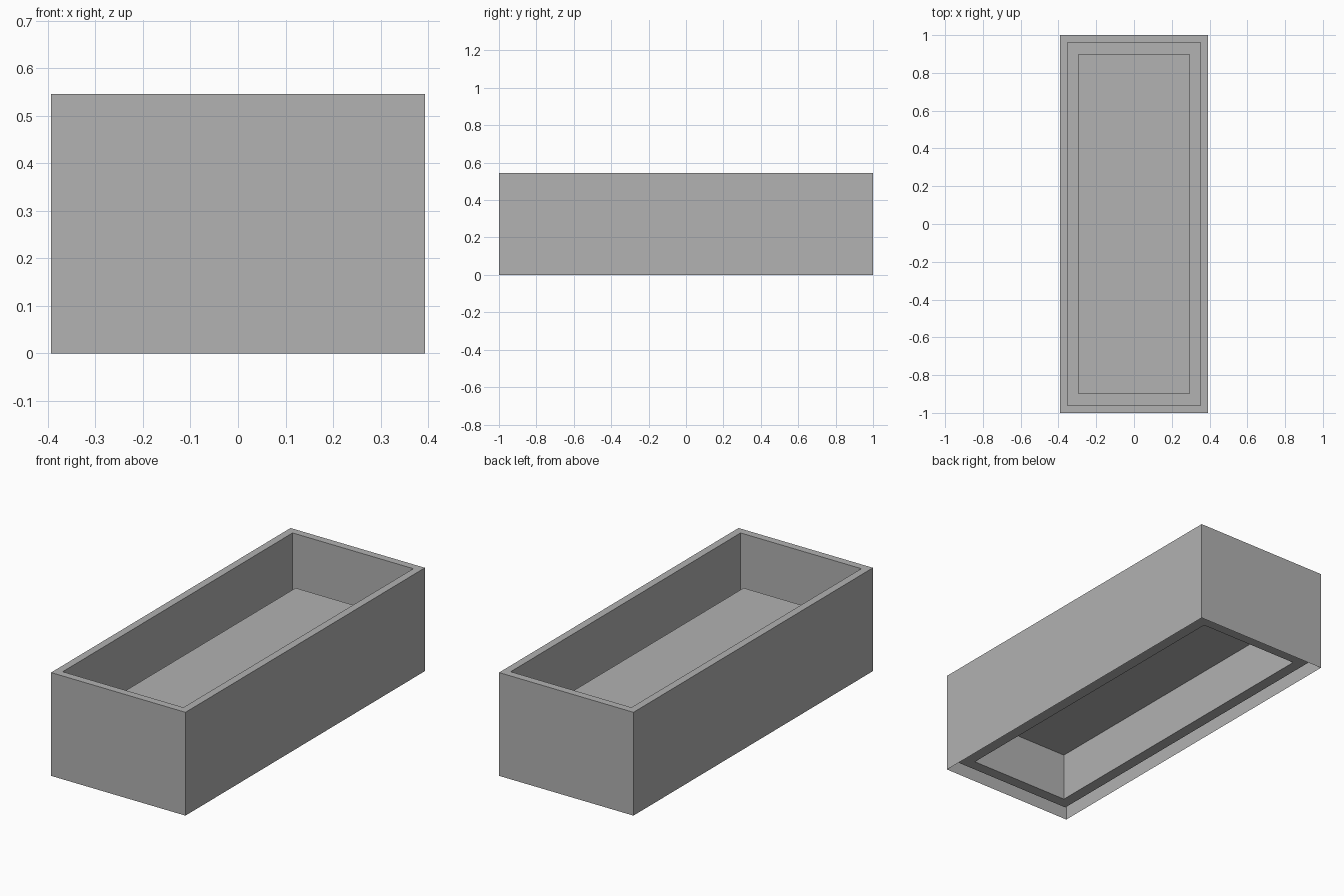
import bpy
import bmesh

cube = bpy.data.objects.get("Cube")
if cube:
    bpy.data.objects.remove(cube)

# Single grey material
grey = bpy.data.materials.new("plain grey")
grey.use_nodes = True
colour = (0.445, 0.445, 0.445, 1)
grey.diffuse_color = colour
grey.node_tree.nodes["Principled BSDF"].inputs["Base Color"].default_value = colour

HALF_X, HALF_Y, HEIGHT = 0.393, 1.0, 0.546
RIM, PLINTH = 0.04, 0.1            # insets from the outer wall
GUTTER_Z, FLOOR_Z = 0.038, 0.294


def ring(bm, inset, z):
    """Rectangle of four vertices, inset from the outer wall."""
    x, y = HALF_X - inset, HALF_Y - inset
    return [bm.verts.new((sx * x, sy * y, z))
            for sx, sy in ((-1, -1), (1, -1), (1, 1), (-1, 1))]


# Folded sheet: outer wall, rim, inner wall, gutter, raised floor sides
bm = bmesh.new()
profile = [(0, 0), (0, HEIGHT), (RIM, HEIGHT), (RIM, GUTTER_Z),
           (PLINTH, GUTTER_Z), (PLINTH, FLOOR_Z)]
rings = [ring(bm, inset, z) for inset, z in profile]
for low, high in zip(rings, rings[1:]):
    for i in range(4):
        j = (i + 1) % 4
        bm.faces.new((low[i], low[j], high[j], high[i]))

# Raised floor panel, hollow underneath
bm.faces.new(rings[-1])

mesh = bpy.data.meshes.new("tray_shell")
bm.to_mesh(mesh)
bm.free()
mesh.materials.append(grey)
tray = bpy.data.objects.new("tray_shell", mesh)
bpy.context.collection.objects.link(tray)
